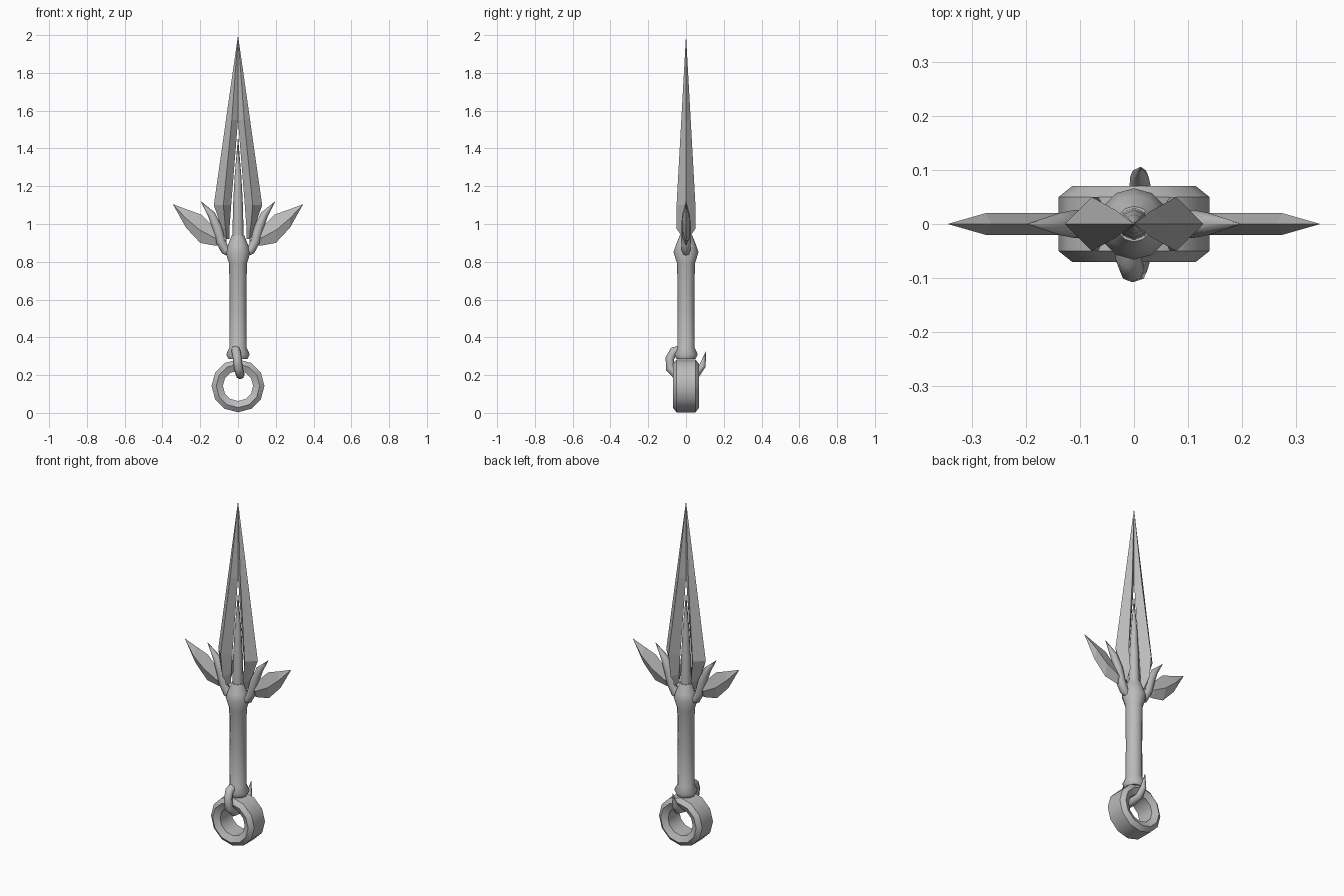
import bpy, bmesh, math
from mathutils import Vector

if "Cube" in bpy.data.objects:
    bpy.data.objects.remove(bpy.data.objects["Cube"])

steel = bpy.data.materials.new("grey steel")
steel.use_nodes = True
steel.diffuse_color = (0.5, 0.5, 0.5, 1)
steel.node_tree.nodes["Principled BSDF"].inputs["Base Color"].default_value = (0.5, 0.5, 0.5, 1)


def loft(name, rings, closed=False, angle=30):
    """Skin a list of equal-length point rings; cap the ends unless closed."""
    bm = bmesh.new()
    rows = [[bm.verts.new(p) for p in ring] for ring in rings]
    n = len(rows[0])
    pairs = list(zip(rows, rows[1:])) + ([(rows[-1], rows[0])] if closed else [])
    for a, b in pairs:
        for i in range(n):
            j = (i + 1) % n
            bm.faces.new((a[i], a[j], b[j], b[i]))
    if not closed:
        bm.faces.new(rows[0])
        bm.faces.new(rows[-1])
    bmesh.ops.remove_doubles(bm, verts=bm.verts, dist=0.0002)
    bmesh.ops.recalc_face_normals(bm, faces=bm.faces)
    mesh = bpy.data.meshes.new(name)
    bm.to_mesh(mesh)
    bm.free()
    mesh.materials.append(steel)
    obj = bpy.data.objects.new(name, mesh)
    bpy.context.collection.objects.link(obj)
    bpy.ops.object.select_all(action="DESELECT")
    obj.select_set(True)
    bpy.context.view_layer.objects.active = obj
    if angle:
        bpy.ops.object.shade_smooth_by_angle(angle=math.radians(angle))
    return obj


def tube(name, path, radii, side, n=8):
    """Tapered tube along a path; side is a direction roughly across it."""
    pts = [Vector(p) for p in path]
    rings = []
    for k, p in enumerate(pts):
        along = (pts[min(k + 1, len(pts) - 1)] - pts[max(k - 1, 0)]).normalized()
        v = along.cross(Vector(side)).normalized()
        u = v.cross(along)
        rings.append([p + radii[k] * (u * math.cos(t) + v * math.sin(t))
                      for t in (math.tau * i / n for i in range(n))])
    return loft(name, rings, angle=50)


# Handle with flared pommel and collar, running up into a thin spike
profile = [(0.285, 0.05), (0.31, 0.062), (0.345, 0.046), (0.55, 0.044),
           (0.79, 0.047), (0.85, 0.066), (0.89, 0.053), (0.94, 0.033)]
tube("handle", [(0, 0, z) for z, r in profile], [r for z, r in profile], (1, 0, 0), 12)
tube("core_spike", [(0, 0, 0.93), (0, 0, 1.1), (0, 0, 1.25), (0, 0, 1.46)],
     [0.03, 0.026, 0.018, 0.0005], (1, 0, 0))

# Ring with chamfered rims
section = [(0.14, -0.05), (0.14, 0.05), (0.115, 0.07), (0.08, 0.052),
           (0.08, -0.052), (0.115, -0.07)]
rings = []
for k in range(12):
    t = math.tau * k / 12
    rings.append([(r * math.sin(t), y, 0.143 + r * math.cos(t)) for r, y in section])
loft("pommel_ring", rings, closed=True, angle=35)

# Hook passing through the ring
tube("ring_hook",
     [(-0.012, -0.025, 0.335), (-0.01, -0.065, 0.325), (-0.004, -0.085, 0.29),
      (0.002, -0.085, 0.235), (0.01, -0.055, 0.203), (0.012, 0, 0.2),
      (0.012, 0.06, 0.212), (0.01, 0.088, 0.25), (0.012, 0.105, 0.325)],
     [0.024, 0.024, 0.023, 0.023, 0.023, 0.022, 0.021, 0.017, 0.001], (1, 0, 0))

for s, label in ((1, "left"), (-1, "right")):
    # Half blade: height, outer edge, ridge, inner edge, half thickness
    cuts = [(0.92, 0.075, 0.06, 0.045, 0.012), (0.975, 0.085, 0.066, 0.045, 0.05),
            (1.1, 0.128, 0.078, 0.036, 0.05), (1.55, 0.064, 0.033, 0, 0.025),
            (2.0, 0, 0, 0, 0)]
    loft("blade_half_" + label,
         [[(s * o, 0, z), (s * m, t, z), (s * i, 0, z), (s * m, -t, z)]
          for z, o, m, i, t in cuts], angle=0)

    # Side wing: upper edge, ridge, lower edge, half thickness
    cuts = [((0.06, 0.93), (0.06, 0.915), (0.06, 0.9), 0.012),
            ((0.13, 0.985), (0.13, 0.93), (0.12, 0.885), 0.02),
            ((0.195, 1.05), (0.205, 0.97), (0.2, 0.9), 0.02),
            ((0.265, 1.075), (0.275, 1.03), (0.275, 0.98), 0.02),
            ((0.345, 1.105),) * 3 + (0,)]
    loft("wing_" + label,
         [[(s * a[0], 0, a[1]), (s * m[0], t, m[1]), (s * b[0], 0, b[1]),
           (s * m[0], -t, m[1])] for a, m, b, t in cuts], angle=0)

    # Curved claw in front of the wing root
    tube("claw_" + label,
         [(s * x, 0, z) for x, z in ((0.03, 0.84), (0.068, 0.86), (0.092, 0.91),
                                     (0.11, 0.98), (0.14, 1.05), (0.197, 1.12))],
         [0.018, 0.023, 0.026, 0.026, 0.02, 0.001], (0, 1, 0))
